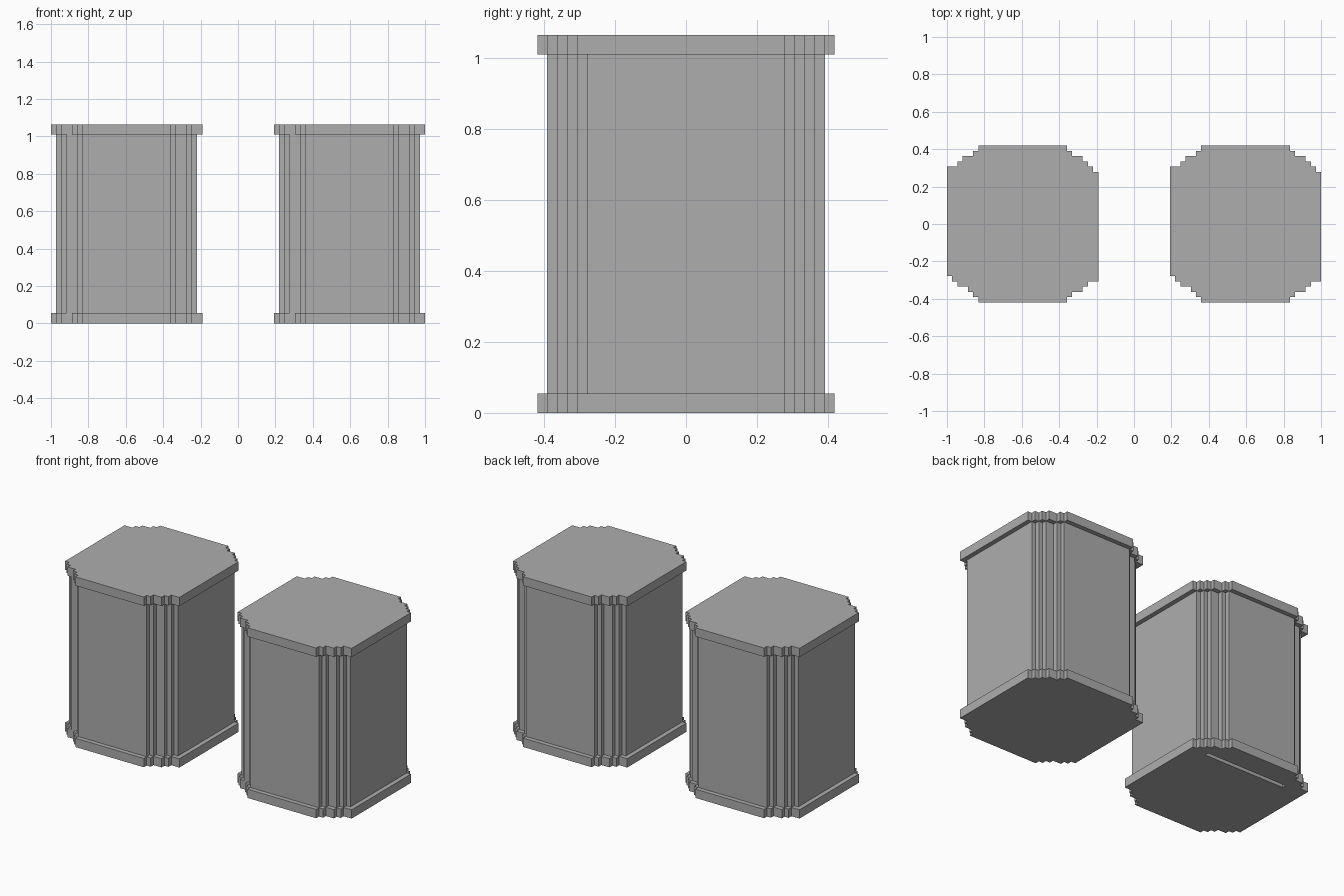
import bpy, bmesh

if "Cube" in bpy.data.objects:
    bpy.data.objects.remove(bpy.data.objects["Cube"], do_unlink=True)

UNIT = 0.0279          # size of one step of the stair-cut corners
COLUMNS = 29           # steps across one block
HEIGHT = 1.064
PLATE = 0.055          # thickness of the end plates
LEFT_EDGES = {"right": -1.0, "left": 0.192}

grey = bpy.data.materials.new("plain_grey")
grey.use_nodes = True
GREY = (0.42, 0.42, 0.42, 1)
grey.diffuse_color = GREY
grey.node_tree.nodes["Principled BSDF"].inputs["Base Color"].default_value = GREY

# Depth of each column, counted in from a corner
CORNER = [10, 11, 12, 13, 13, 14]
BLUNT = [11] + CORNER[1:]
FRONT_NEAR = [10, 11, 12, 12, 13, 14]


def side_depths(start, end):
    return start + [15] * (COLUMNS - len(start) - len(end)) + end[::-1]


def stepped_edge(depths, first, sign):
    """Stair profile along one long side of the block."""
    points = []
    for i, depth in enumerate(depths):
        for x in (first + i, first + i + 1):
            points.append((x * UNIT, sign * depth * UNIT))
    return points


def prism(name, outline, x0, z0, z1):
    loop = []
    n = len(outline)
    for i, p in enumerate(outline):     # drop points on straight runs
        a, b = outline[i - 1], outline[(i + 1) % n]
        cross = (p[0] - a[0]) * (b[1] - p[1]) - (p[1] - a[1]) * (b[0] - p[0])
        if abs(cross) > 1e-9:
            loop.append(p)
    bm = bmesh.new()
    base = bm.faces.new([bm.verts.new((x0 + x, y, z0)) for x, y in loop])
    top = bmesh.ops.extrude_face_region(bm, geom=[base])
    verts = [g for g in top["geom"] if isinstance(g, bmesh.types.BMVert)]
    bmesh.ops.translate(bm, verts=verts, vec=(0, 0, z1 - z0))
    bmesh.ops.recalc_face_normals(bm, faces=bm.faces)
    mesh = bpy.data.meshes.new(name)
    bm.to_mesh(mesh)
    bm.free()
    mesh.materials.append(grey)
    obj = bpy.data.objects.new(name, mesh)
    bpy.context.collection.objects.link(obj)
    return obj


def ring(front, back, first):
    return stepped_edge(front, first, -1) + stepped_edge(back, first, 1)[::-1]


plate_outline = ring(side_depths(FRONT_NEAR, BLUNT), side_depths(BLUNT, CORNER), 0)
inner = [d - 1 for d in side_depths(CORNER, CORNER)][1:-1]
body_outline = ring(inner, inner, 1)

# Two matching blocks, each a body between two overhanging plates
plates = {}
for side, x0 in LEFT_EDGES.items():
    plates[side] = prism(side + "_bottom_plate", plate_outline, x0, 0, PLATE)
    prism(side + "_body", body_outline, x0, PLATE, HEIGHT - PLATE)
    prism(side + "_top_plate", plate_outline, x0, HEIGHT - PLATE, HEIGHT)

# Narrow slot under the right block
slot = [(-0.86, 0.255), (-0.30, 0.255), (-0.30, 0.28), (-0.86, 0.28)]
cutter = prism("slot_cutter", slot, 0, -0.05, UNIT)
cutter.hide_render = True
cutter.hide_viewport = True
cut = plates["right"].modifiers.new("slot", 'BOOLEAN')
cut.operation = 'DIFFERENCE'
cut.solver = 'EXACT'
cut.object = cutter
